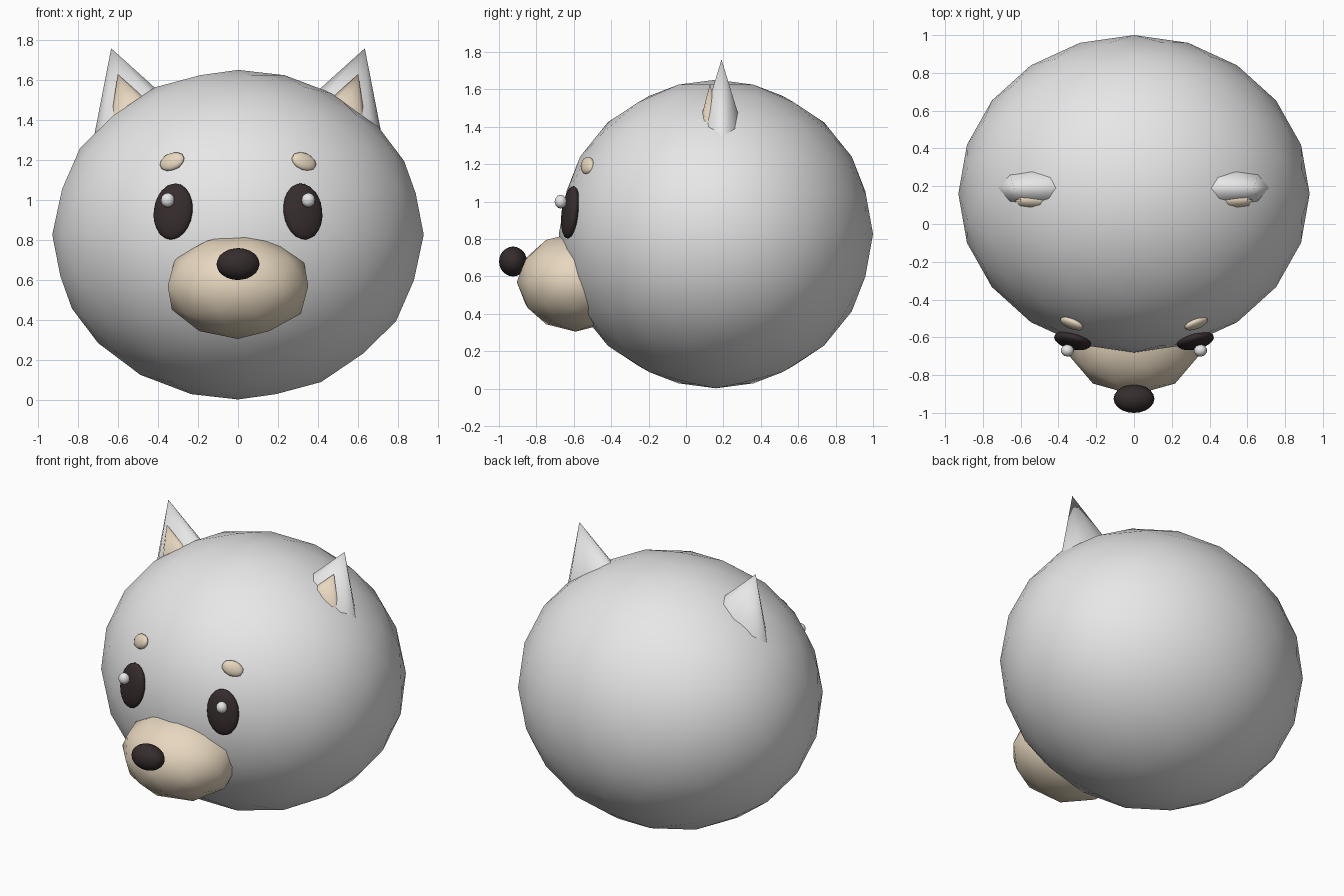
import bpy
from math import radians
from mathutils import Matrix, Vector, Euler

cube = bpy.data.objects.get("Cube")
if cube:
    bpy.data.objects.remove(cube, do_unlink=True)


def material(name, rgb):
    m = bpy.data.materials.new(name)
    m.use_nodes = True
    color = (*rgb, 1)
    m.diffuse_color = color
    m.node_tree.nodes["Principled BSDF"].inputs["Base Color"].default_value = color
    return m


fur = material("pale grey fur", (0.8, 0.8, 0.8))
cream = material("cream", (0.88, 0.75, 0.57))
dark = material("dark brown", (0.036, 0.025, 0.026))


def finish(name, mat):
    obj = bpy.context.object
    obj.name = name
    obj.data.materials.append(mat)
    for p in obj.data.polygons:
        p.use_smooth = True
    return obj


def ball(name, mat, center, radii, detail=3, tilt=(0, 0, 0)):
    """Ellipsoid from an icosphere."""
    bpy.ops.mesh.primitive_ico_sphere_add(subdivisions=detail, radius=1)
    obj = finish(name, mat)
    rot = Euler([radians(a) for a in tilt])
    obj.matrix_world = Matrix.LocRotScale(Vector(center), rot, Vector(radii))


def ear_cone(name, mat, apex, width, thickness, length, lean):
    """Flattened cone hung from its tip, leaning sideways."""
    bpy.ops.mesh.primitive_cone_add(vertices=8, radius1=1, radius2=0, depth=1)
    obj = finish(name, mat)
    # put a corner of the base on the x axis, and the tip at the origin
    obj.data.transform(Matrix.Translation((0, 0, -0.5)))
    rot = Euler((0, radians(lean), 0))
    obj.matrix_world = Matrix.LocRotScale(
        Vector(apex), rot, Vector((width, thickness, length)))
    bpy.ops.object.shade_smooth_by_angle(angle=radians(60))


# Head, muzzle and nose
ball("head", fur, (0, 0.16, 0.827), (0.93, 0.84, 0.825))
ball("muzzle", cream, (0, -0.59, 0.57), (0.37, 0.315, 0.265), 2)
ball("nose", dark, (0, -0.925, 0.68), (0.108, 0.075, 0.08))

# Paired features
for side, s in (("left", 1), ("right", -1)):
    ball(side + "_eye", dark, (s * 0.325, -0.618, 0.943),
         (0.1, 0.042, 0.142), 3, (-8, s * -5, s * 15))
    ball(side + "_eye_highlight", fur, (s * 0.352, -0.67, 1.0),
         (0.035, 0.033, 0.037), 2)
    ball(side + "_brow", cream, (s * 0.33, -0.527, 1.193),
         (0.068, 0.026, 0.047), 2, (-20, s * 18, s * 20))
    ear_cone(side + "_ear", fur, (s * 0.635, 0.19, 1.76),
             0.283, 0.145, 0.5, s * 18.5)
    ear_cone(side + "_inner_ear", cream, (s * 0.602, 0.128, 1.63),
             0.19, 0.085, 0.35, s * 20)
